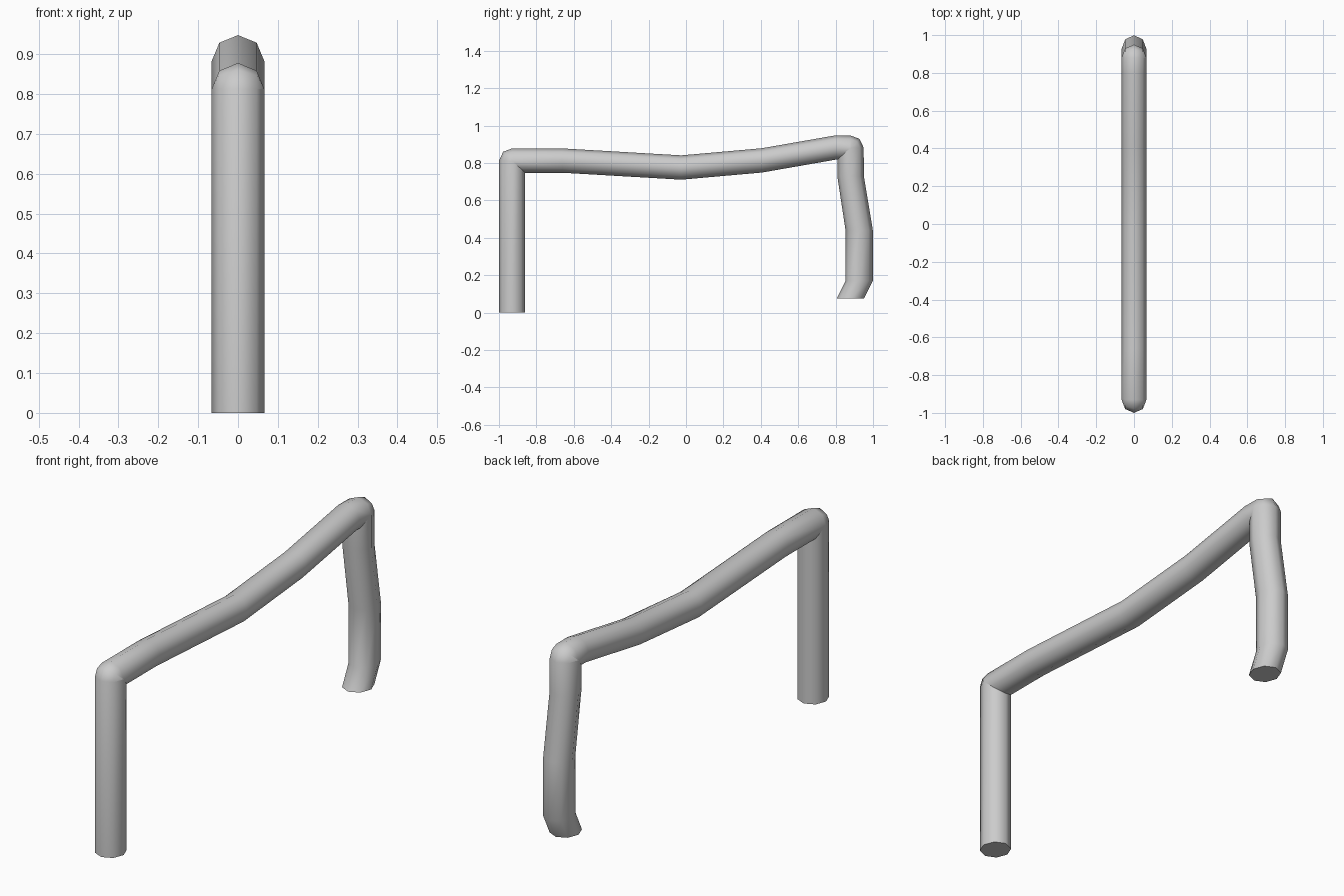
import bpy, bmesh, math

if "Cube" in bpy.data.objects:
    bpy.data.objects.remove(bpy.data.objects["Cube"])

SIDES = 8
HALF_WIDTH = 0.066

# Path rings in the side plane: centre y, centre z, half depth, tilt in degrees
# (tilt 0 = outer point faces -y, 90 = faces up, 180 = faces +y)
RINGS = [
    # front post
    (-0.93, 0.0, 0.07, 0),
    # front elbow, fanned about one centre
    (-0.93, 0.813, 0.07, 0), (-0.93, 0.813, 0.067, 45), (-0.93, 0.813, 0.065, 90),
    # sagging top rail
    (-0.66, 0.813, 0.065, 90), (-0.025, 0.776, 0.065, 90),
    (0.405, 0.814, 0.065, 90), (0.80, 0.883, 0.065, 90),
    # rear elbow
    (0.88, 0.882, 0.065, 90), (0.88, 0.882, 0.067, 135), (0.88, 0.882, 0.07, 180),
    # bent rear post
    (0.88, 0.73, 0.071, 180), (0.926, 0.44, 0.073, 180),
    (0.926, 0.17, 0.073, 180), (0.879, 0.075, 0.073, 180),
]


def sweep(name, rings):
    bm = bmesh.new()
    loops = []
    for y, z, r, tilt in rings:
        t = math.radians(tilt)
        loop = []
        for i in range(SIDES):
            a = math.tau * i / SIDES
            d = r * math.cos(a)
            loop.append(bm.verts.new((HALF_WIDTH * math.sin(a),
                                      y - d * math.cos(t), z + d * math.sin(t))))
        loops.append(loop)
    for a, b in zip(loops, loops[1:]):
        for i in range(SIDES):
            j = (i + 1) % SIDES
            bm.faces.new((a[i], a[j], b[j], b[i]))
    # end caps
    bm.faces.new(loops[0][::-1])
    bm.faces.new(loops[-1])
    bmesh.ops.recalc_face_normals(bm, faces=bm.faces)
    mesh = bpy.data.meshes.new(name)
    bm.to_mesh(mesh)
    bm.free()
    obj = bpy.data.objects.new(name, mesh)
    bpy.context.collection.objects.link(obj)
    bpy.context.view_layer.objects.active = obj
    obj.select_set(True)
    bpy.ops.object.shade_smooth_by_angle(angle=math.radians(55))
    return obj


sweep("bent_pipe", RINGS)
